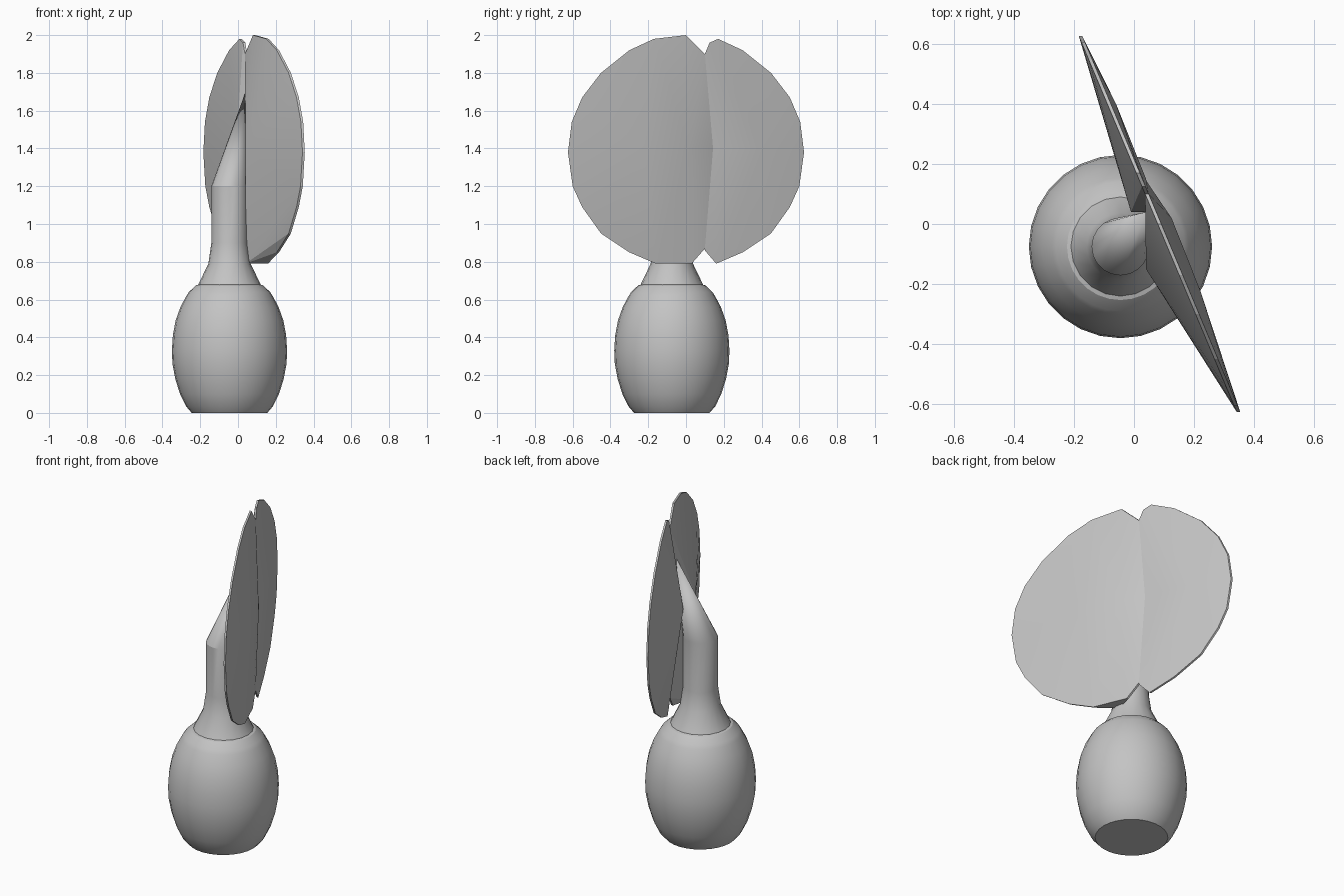
import bpy, bmesh, math

cube = bpy.data.objects.get("Cube")
if cube:
    bpy.data.objects.remove(cube, do_unlink=True)

grey = bpy.data.materials.new("plain grey")
grey.use_nodes = True
colour = (0.55, 0.55, 0.55, 1)
grey.diffuse_color = colour
grey.node_tree.nodes["Principled BSDF"].inputs["Base Color"].default_value = colour

CX, CY = -0.045, -0.075      # axis of the body and neck


def finish(name, bm, angle):
    bmesh.ops.recalc_face_normals(bm, faces=bm.faces)
    mesh = bpy.data.meshes.new(name)
    bm.to_mesh(mesh)
    bm.free()
    mesh.materials.append(grey)
    obj = bpy.data.objects.new(name, mesh)
    bpy.context.collection.objects.link(obj)
    bpy.ops.object.select_all(action='DESELECT')
    obj.select_set(True)
    bpy.context.view_layer.objects.active = obj
    bpy.ops.object.shade_smooth_by_angle(angle=math.radians(angle))
    return obj


def lathe(name, profile, sides, angle, apex=None):
    """Stack rings along the axis, closed by a cap or an apex point."""
    bm = bmesh.new()
    rings = []
    for r, z in profile:
        turns = [math.tau * i / sides for i in range(sides)]
        rings.append([bm.verts.new((CX + r * math.cos(t), CY + r * math.sin(t), z))
                      for t in turns])
    for low, high in zip(rings, rings[1:]):
        for i in range(sides):
            j = (i + 1) % sides
            bm.faces.new((low[i], low[j], high[j], high[i]))
    bm.faces.new(rings[0])
    if apex:
        tip = bm.verts.new(apex)
        for i in range(sides):
            bm.faces.new((rings[-1][i], rings[-1][(i + 1) % sides], tip))
    else:
        bm.faces.new(rings[-1])
    return finish(name, bm, angle)


def fan_half(name, rim, bulges):
    """Thin rim on the slanted fan plane, swollen towards the fold."""
    bm = bmesh.new()
    for y, z in rim:
        x = 0.085 - 0.42 * y
        for side in (-0.006, 0.006):
            bm.verts.new((x + side, y, z))
    for point in bulges:
        bm.verts.new(point)
    hull = bmesh.ops.convex_hull(bm, input=bm.verts)
    loose = [v for v in hull["geom_interior"] if isinstance(v, bmesh.types.BMVert)]
    bmesh.ops.delete(bm, geom=loose, context='VERTS')
    return finish(name, bm, 12)


# Egg-shaped body with a flat foot
lathe("body", [(0.2, 0), (0.23, 0.035), (0.262, 0.1), (0.287, 0.18), (0.302, 0.26),
               (0.305, 0.33), (0.3, 0.41), (0.285, 0.49), (0.26, 0.56),
               (0.228, 0.62), (0.215, 0.64), (0.178, 0.675), (0.16, 0.68)], 28, 15)

# Collar, straight neck and slanted peak leaning into the fan
lathe("neck", [(0.165, 0.67), (0.165, 0.68), (0.112, 0.79), (0.096, 0.9), (0.096, 1.2)],
      20, 20, apex=(0.04, 0.04, 1.7))

# Rim shared by both halves, from the top round to the bottom
arc = [(0.3, 1.92), (0.45, 1.8), (0.55, 1.67), (0.605, 1.54), (0.625, 1.38),
       (0.6, 1.2), (0.55, 1.09), (0.45, 0.95), (0.3, 0.85), (0.16, 0.79)]

fan_half("front_fan_half",
         [(0.1, 1.9), (0, 2), (-0.17, 1.98)] + [(-y, z) for y, z in arc]
         + [(0.03, 0.79), (0.1, 0.87)],
         [(0.04, -0.15, 1.4), (0.04, -0.08, 0.79), (0.04, 0.145, 1.4),
          (0.125, 0.02, 1.4), (0.22, -0.22, 1.4)])

fan_half("back_fan_half",
         [(0.1, 1.9), (0.125, 1.96), (0.17, 1.98)] + arc + [(0.1, 0.86)],
         [(-0.01, 0.04, 1.4), (0.04, 0.04, 1.6), (0.04, 0.04, 1.2),
          (0.04, 0.15, 1.4), (-0.06, 0.4, 1.4)])
